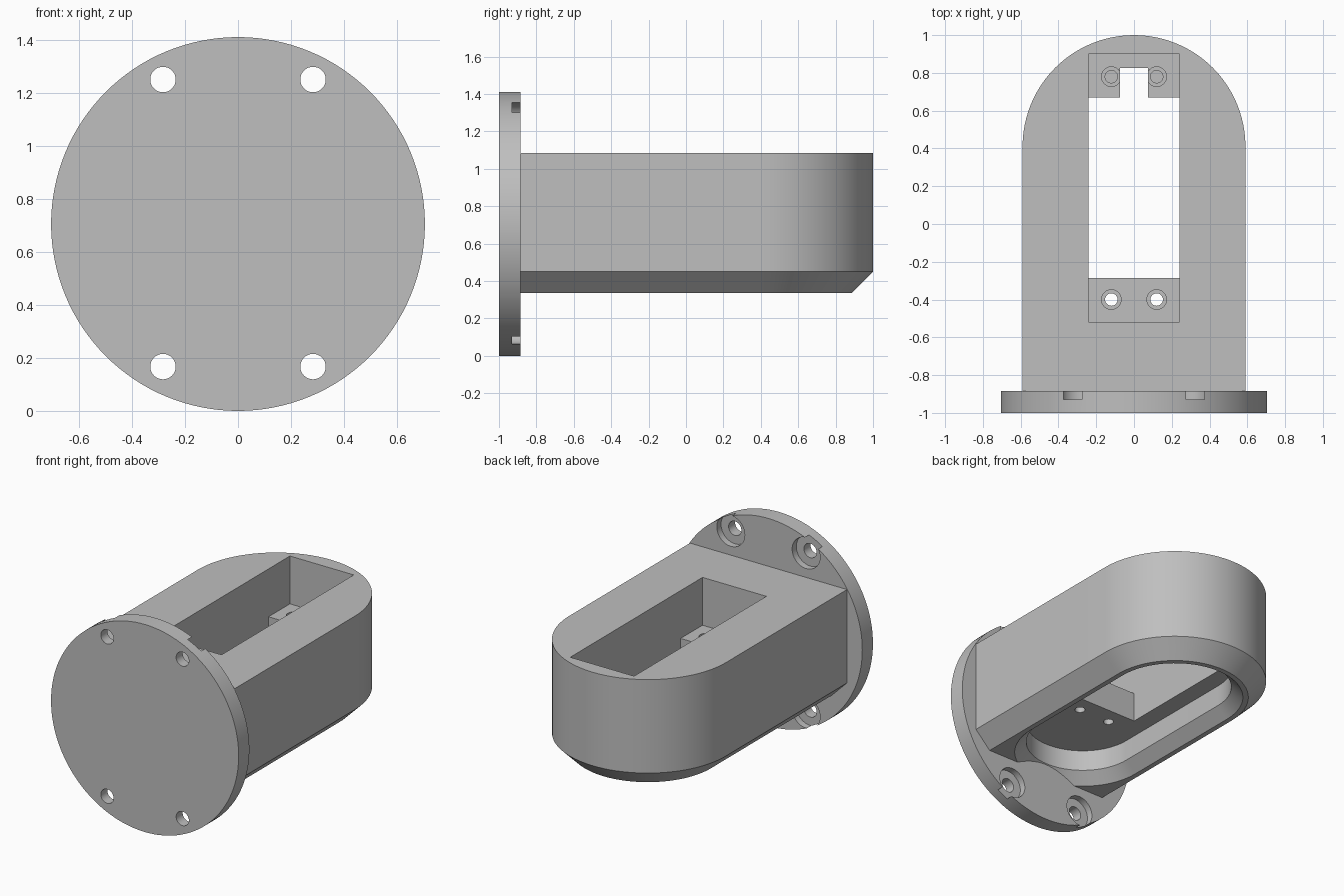
import bpy, bmesh, math

if "Cube" in bpy.data.objects:
    bpy.data.objects.remove(bpy.data.objects["Cube"])

grey = bpy.data.materials.new("plain grey")
grey.diffuse_color = (0.52, 0.52, 0.52, 1)
grey.use_nodes = True
grey.node_tree.nodes["Principled BSDF"].inputs["Base Color"].default_value = grey.diffuse_color


def loft(name, rings):
    """Closed solid through rings of equal point count."""
    bm = bmesh.new()
    vs = [[bm.verts.new(p) for p in ring] for ring in rings]
    n = len(vs[0])
    for a, b in zip(vs, vs[1:]):
        for i in range(n):
            j = (i + 1) % n
            bm.faces.new((a[i], a[j], b[j], b[i]))
    bm.faces.new(vs[0][::-1])
    bm.faces.new(vs[-1])
    bmesh.ops.recalc_face_normals(bm, faces=bm.faces)
    me = bpy.data.meshes.new(name)
    bm.to_mesh(me)
    bm.free()
    me.materials.append(grey)
    ob = bpy.data.objects.new(name, me)
    bpy.context.collection.objects.link(ob)
    return ob


def arc(cy, r, a0, a1, n=48):
    return [(r * math.cos(a0 + (a1 - a0) * i / n),
             cy + r * math.sin(a0 + (a1 - a0) * i / n)) for i in range(n + 1)]


def at_z(outline, z):
    return [(x, y, z) for x, y in outline]


def d_shape(r):
    """Flat front end, round back end."""
    return [(-r, -0.885), (r, -0.885)] + arc(0.41, r, 0, math.pi)


def stadium(r):
    return arc(0.41, r, 0, math.pi) + arc(-0.515, r, math.pi, 2 * math.pi)


def box(x0, x1, y0, y1, z0, z1):
    o = [(x0, y0), (x1, y0), (x1, y1), (x0, y1)]
    return loft("cutter", [at_z(o, z0), at_z(o, z1)])


def cyl_z(x, y, r, z0, z1, n=32):
    o = [(x + r * math.cos(2 * math.pi * i / n),
          y + r * math.sin(2 * math.pi * i / n)) for i in range(n)]
    return loft("cutter", [at_z(o, z0), at_z(o, z1)])


def cyl_y(name, x, z, r, y0, y1, n=32):
    o = [(x + r * math.cos(2 * math.pi * i / n),
          z + r * math.sin(2 * math.pi * i / n)) for i in range(n)]
    return loft(name, [[(u, y, w) for u, w in o] for y in (y0, y1)])


def cut(ob, cutter):
    mod = ob.modifiers.new("cut", 'BOOLEAN')
    mod.operation, mod.solver, mod.object = 'DIFFERENCE', 'EXACT', cutter
    dg = bpy.context.evaluated_depsgraph_get()
    me = bpy.data.meshes.new_from_object(ob.evaluated_get(dg))
    ob.modifiers.clear()
    ob.data = me
    bpy.data.objects.remove(cutter)


# Round flange with four counterbored screw holes
flange = cyl_y("flange", 0, 0.705, 0.705, -1.0, -0.885, 128)
for x in (-0.283, 0.283):
    for z in (0.167, 1.25):
        cut(flange, cyl_y("cutter", x, z, 0.048, -1.1, -0.8))
        cut(flange, cyl_y("cutter", x, z, 0.105, -0.93, -0.8, 48))

# Housing with a chamfered lower edge
housing = loft("housing", [at_z(d_shape(0.475), 0.335),
                           at_z(d_shape(0.59), 0.45),
                           at_z(d_shape(0.59), 1.085)])

# Rounded lower cavity with a chamfered mouth
cut(housing, loft("cutter", [at_z(stadium(0.46), 0.315),
                             at_z(stadium(0.365), 0.41),
                             at_z(stadium(0.365), 0.555)]))

# Upper pocket above the mounting tabs, then the opening between them
TAB = 0.76
cut(housing, box(-0.24, 0.24, -0.52, 0.90, TAB, 1.2))
cut(housing, box(-0.24, 0.24, -0.285, 0.67, 0.5, 0.9))

# Cable slot in the back tab
cut(housing, box(-0.075, 0.075, 0.6, 0.825, 0.3, 0.9))

# Stepped screw holes in the tabs: through at the front, blind at the back
for x in (-0.12, 0.12):
    for y, bottom in ((-0.40, 0.5), (0.78, 0.575)):
        cut(housing, cyl_z(x, y, 0.052, 0.67, 0.85))
        cut(housing, cyl_z(x, y, 0.033, bottom, 0.85))

# Smooth round walls, keep edges sharp
for ob in (flange, housing):
    bpy.ops.object.select_all(action='DESELECT')
    ob.select_set(True)
    bpy.context.view_layer.objects.active = ob
    bpy.ops.object.shade_smooth_by_angle(angle=math.radians(30))
